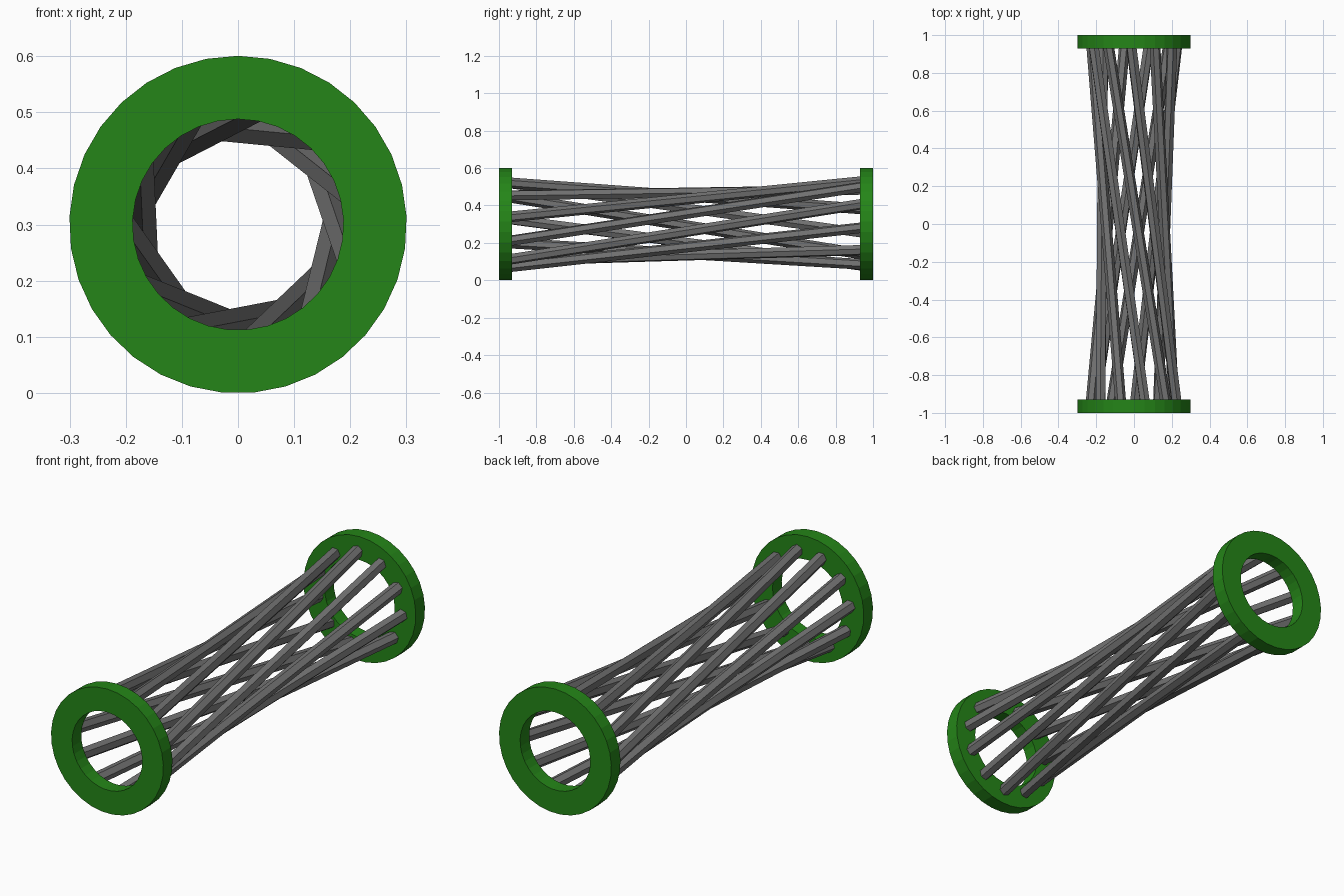
import bpy, bmesh
from math import sin, cos, pi, radians
from mathutils import Matrix, Vector

if "Cube" in bpy.data.objects:
    bpy.data.objects.remove(bpy.data.objects["Cube"])

CZ = 0.3            # height of the long axis
SIDES = 33          # ring facets
BARS = 11           # number of slanted bars


def material(name, rgb):
    m = bpy.data.materials.new(name)
    m.diffuse_color = (*rgb, 1)
    m.use_nodes = True
    m.node_tree.nodes["Principled BSDF"].inputs["Base Color"].default_value = m.diffuse_color
    return m


def add_object(name, bm, mat):
    bmesh.ops.recalc_face_normals(bm, faces=bm.faces)
    me = bpy.data.meshes.new(name)
    bm.to_mesh(me)
    bm.free()
    me.materials.append(mat)
    ob = bpy.data.objects.new(name, me)
    bpy.context.collection.objects.link(ob)
    return ob


def ring(name, y0, y1, r_out, r_in, mat):
    # rectangular profile swept around the y axis
    bm = bmesh.new()
    profile = [(r_out, y0), (r_out, y1), (r_in, y1), (r_in, y0)]
    loops = []
    for i in range(SIDES):
        a = pi / 2 + 2 * pi * i / SIDES
        loops.append([bm.verts.new((r * cos(a), y, CZ + r * sin(a))) for r, y in profile])
    for i in range(SIDES):
        p, q = loops[i], loops[(i + 1) % SIDES]
        for k in range(4):
            n = (k + 1) % 4
            bm.faces.new((p[k], p[n], q[n], q[k]))
    return add_object(name, bm, mat)


def bar(name, angle, mat, dist=0.17, side=0.156, half_len=0.965, radius=0.0288):
    # hexagonal bar tangent to the waist, flat side inward, leaning front to back
    radial = Vector((cos(angle), 0, sin(angle)))
    tangent = Vector((-sin(angle), 0, cos(angle)))
    axis = Vector((0, half_len, 0)) + tangent * side
    mid = Vector((0, 0, CZ)) + radial * dist
    direction = axis.normalized()
    across = direction.cross(radial)
    bm = bmesh.new()
    ends = []
    for s in (-1, 1):
        ends.append([bm.verts.new(mid + axis * s + radius * (
            radial * cos(radians(30 + 60 * k)) + across * sin(radians(30 + 60 * k))))
            for k in range(6)])
    a, b = ends
    for k in range(6):
        n = (k + 1) % 6
        bm.faces.new((a[k], a[n], b[n], b[k]))
    bm.faces.new(a)
    bm.faces.new(b)
    return add_object(name, bm, mat)


green = material("green", (0.018, 0.235, 0.009))
grey = material("dark_grey", (0.17, 0.17, 0.17))

# end rings
ring("front_ring", -1.0, -0.93, 0.3007, 0.188, green)
ring("back_ring", 0.93, 1.0, 0.3007, 0.188, green)

# twisted cage of straight bars
for i in range(BARS):
    bar(f"bar_{i + 1}", radians(19.0) + 2 * pi * i / BARS, grey)
